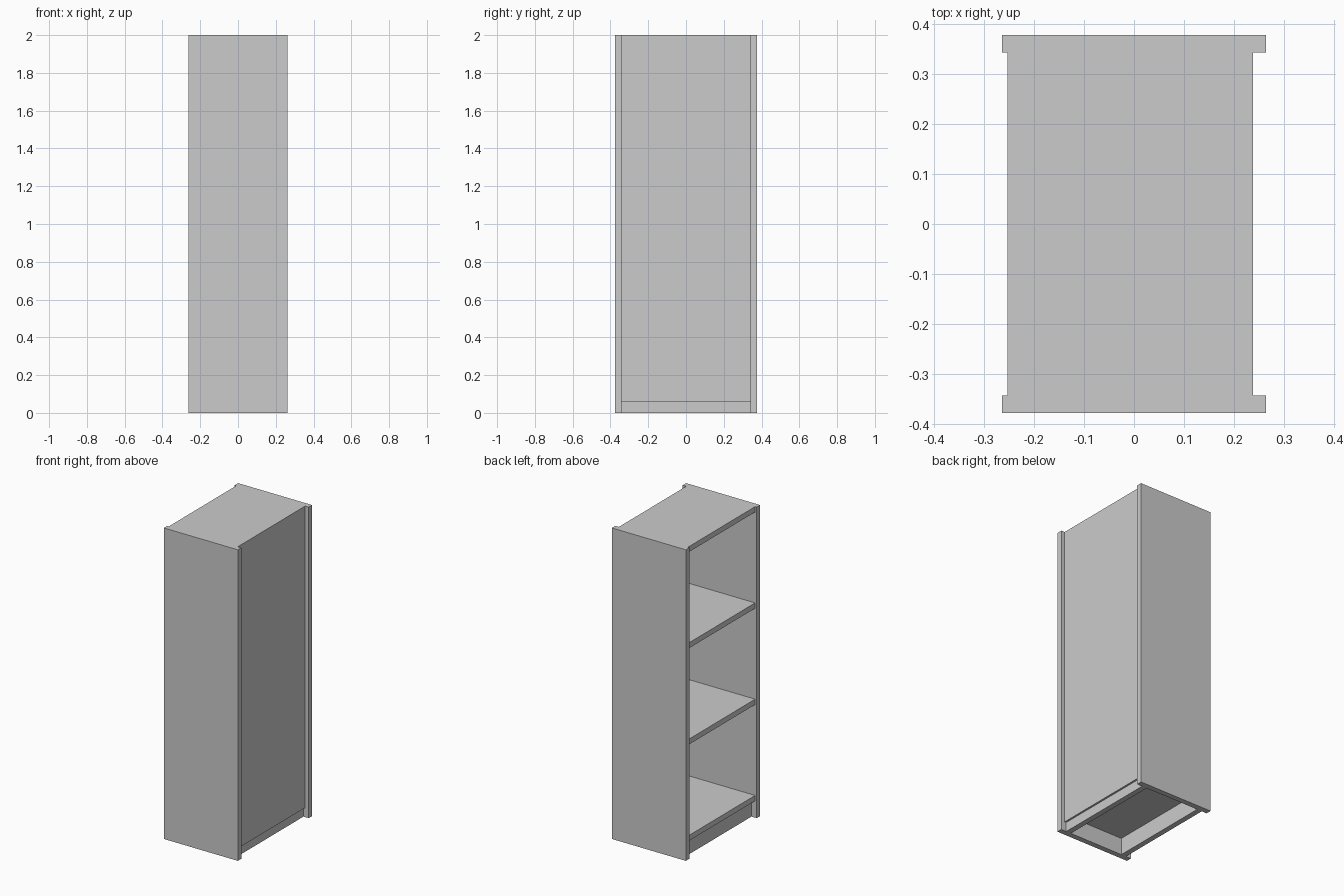
import bpy

if "Cube" in bpy.data.objects:
    bpy.data.objects.remove(bpy.data.objects["Cube"])

HALF_W, HALF_D, HEIGHT, BOARD = 0.377, 0.263, 2.0, 0.035
INNER = HALF_W - BOARD            # inner face of the side panels
SHELF_FRONT, SHELF_BACK = -0.252, 0.226
STEP = 0.619                      # vertical pitch of the shelves


def board(name, x, y, z):
    """Box spanning the given (min, max) ranges."""
    spans = (x, y, z)
    bpy.ops.mesh.primitive_cube_add(size=1, location=[(a + b) / 2 for a, b in spans])
    ob = bpy.context.object
    ob.name = name
    ob.scale = [b - a for a, b in spans]
    bpy.ops.object.transform_apply(location=False, rotation=False, scale=True)
    return ob


# Full-height side panels
for name, s in (("side_panel_front", -1), ("side_panel_back", 1)):
    board(name, (-HALF_D, HALF_D), tuple(sorted((s * INNER, s * HALF_W))), (0, HEIGHT))

# Top board and shelves at equal spacing
for i, name in enumerate(("top_board", "upper_shelf", "middle_shelf", "bottom_shelf")):
    top = HEIGHT - i * STEP
    board(name, (SHELF_FRONT, SHELF_BACK), (-INNER, INNER), (top - BOARD, top))

# Thin backing sheet, stopping above the floor
board("backing_panel", (SHELF_BACK, 0.238), (-INNER, INNER), (0.06, HEIGHT))

# Recessed plinths under the bottom shelf
plinth_top = HEIGHT - 3 * STEP - BOARD
for name, x in (("plinth_open_side", -0.226), ("plinth_backing_side", SHELF_BACK - BOARD)):
    board(name, (x, x + BOARD), (-INNER, INNER), (0, plinth_top))
